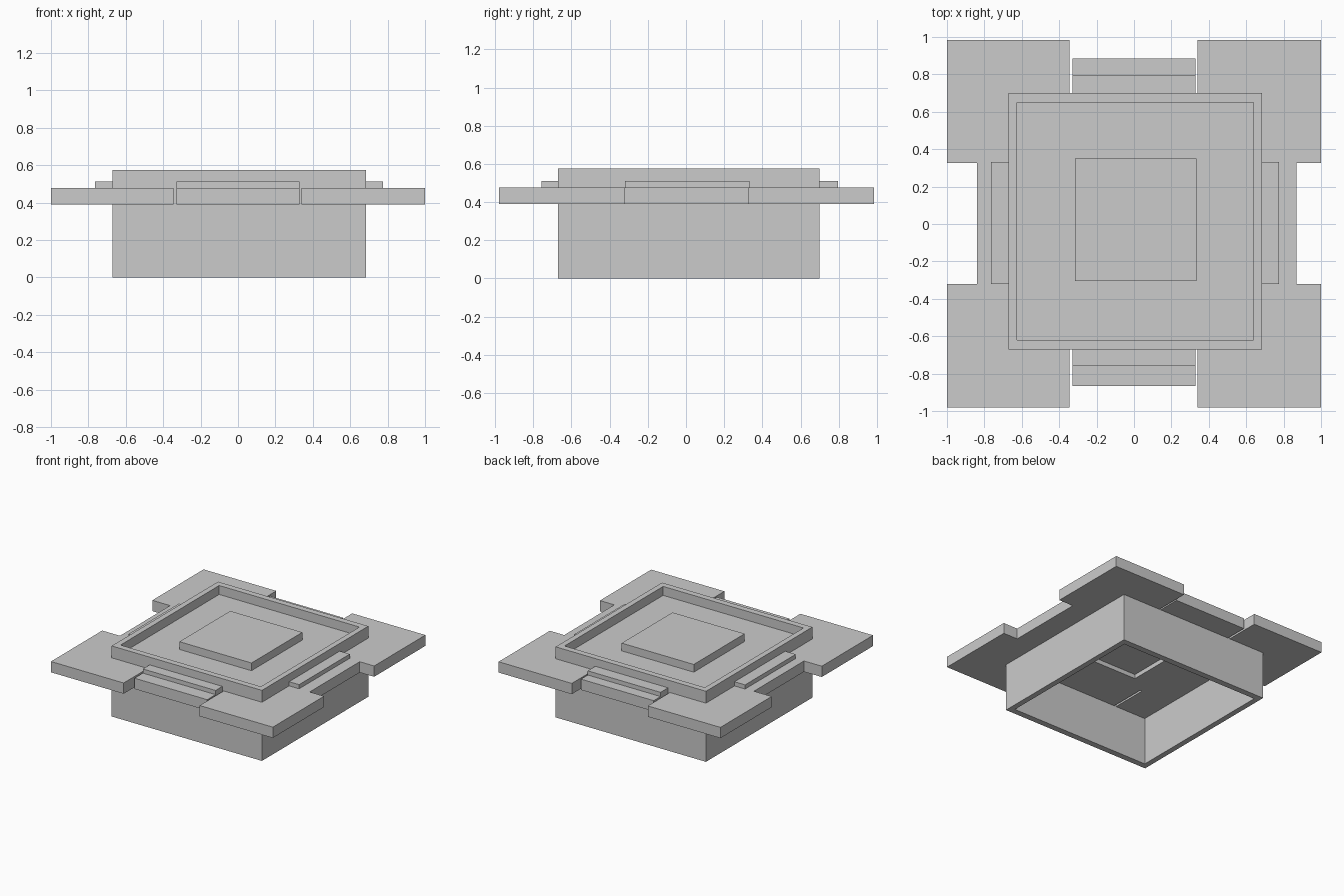
import bpy
import bmesh

if "Cube" in bpy.data.objects:
    bpy.data.objects.remove(bpy.data.objects["Cube"])


def add_mesh(name, bm):
    mesh = bpy.data.meshes.new(name)
    bm.to_mesh(mesh)
    bm.free()
    obj = bpy.data.objects.new(name, mesh)
    bpy.context.collection.objects.link(obj)
    return obj


def box(name, x, y, z):
    """Box spanning the given (low, high) ranges."""
    bm = bmesh.new()
    bmesh.ops.create_cube(bm, size=1)
    for v in bm.verts:
        v.co = [r[0] if c < 0 else r[1] for c, r in zip(v.co, (x, y, z))]
    return add_mesh(name, bm)


def frame(name, outer, inner, z):
    """Rectangular tube between two (x0, x1, y0, y1) outlines."""
    bm = bmesh.new()
    rings = []
    for (x0, x1, y0, y1) in (outer, inner):
        for h in z:
            rings.append([bm.verts.new((x, y, h)) for x, y in
                          ((x0, y0), (x1, y0), (x1, y1), (x0, y1))])
    ob, ot, ib, it = rings
    for a, b in ((ob, ot), (ot, it), (it, ib), (ib, ob)):
        for i in range(4):
            j = (i + 1) % 4
            bm.faces.new((a[i], a[j], b[j], b[i]))
    bmesh.ops.recalc_face_normals(bm, faces=bm.faces)
    return add_mesh(name, bm)


TILE_Z = (0.39, 0.478)
STEP_Z = (0.425, 0.512)

# Open square wall that carries the tiles
frame("square_wall", (-0.67, 0.685, -0.67, 0.70),
      (-0.625, 0.64, -0.62, 0.65), (0.0, 0.575))

# Corner tiles
for side, x in (("left", (-1.0, -0.345)), ("right", (0.34, 1.0))):
    for end, y in (("front", (-0.98, -0.32)), ("back", (0.325, 0.985))):
        box(f"corner_tile_{end}_{side}", x, y, TILE_Z)

# Edge tiles, which leave a small opening in the middle
ACROSS_X, ACROSS_Y = (-0.328, 0.328), (-0.32, 0.325)
box("edge_tile_front", ACROSS_X, (-0.865, -0.21), TILE_Z)
box("edge_tile_back", ACROSS_X, (0.225, 0.885), TILE_Z)
box("edge_tile_left", (-0.84, -0.185), ACROSS_Y, TILE_Z)
box("edge_tile_right", (0.21, 0.87), ACROSS_Y, TILE_Z)

# Raised steps outside the wall
box("step_front", ACROSS_X, (-0.757, -0.66), STEP_Z)
box("step_back", ACROSS_X, (0.69, 0.797), STEP_Z)
box("step_left", (-0.765, -0.66), (-0.32, 0.332), STEP_Z)
box("step_right", (0.675, 0.775), (-0.32, 0.332), STEP_Z)

# Tray floor and centre block inside the wall
box("tray_floor", (-0.63, 0.645), (-0.625, 0.655), (0.425, 0.502))
box("centre_block", (-0.315, 0.335), (-0.305, 0.35), (0.49, 0.565))
